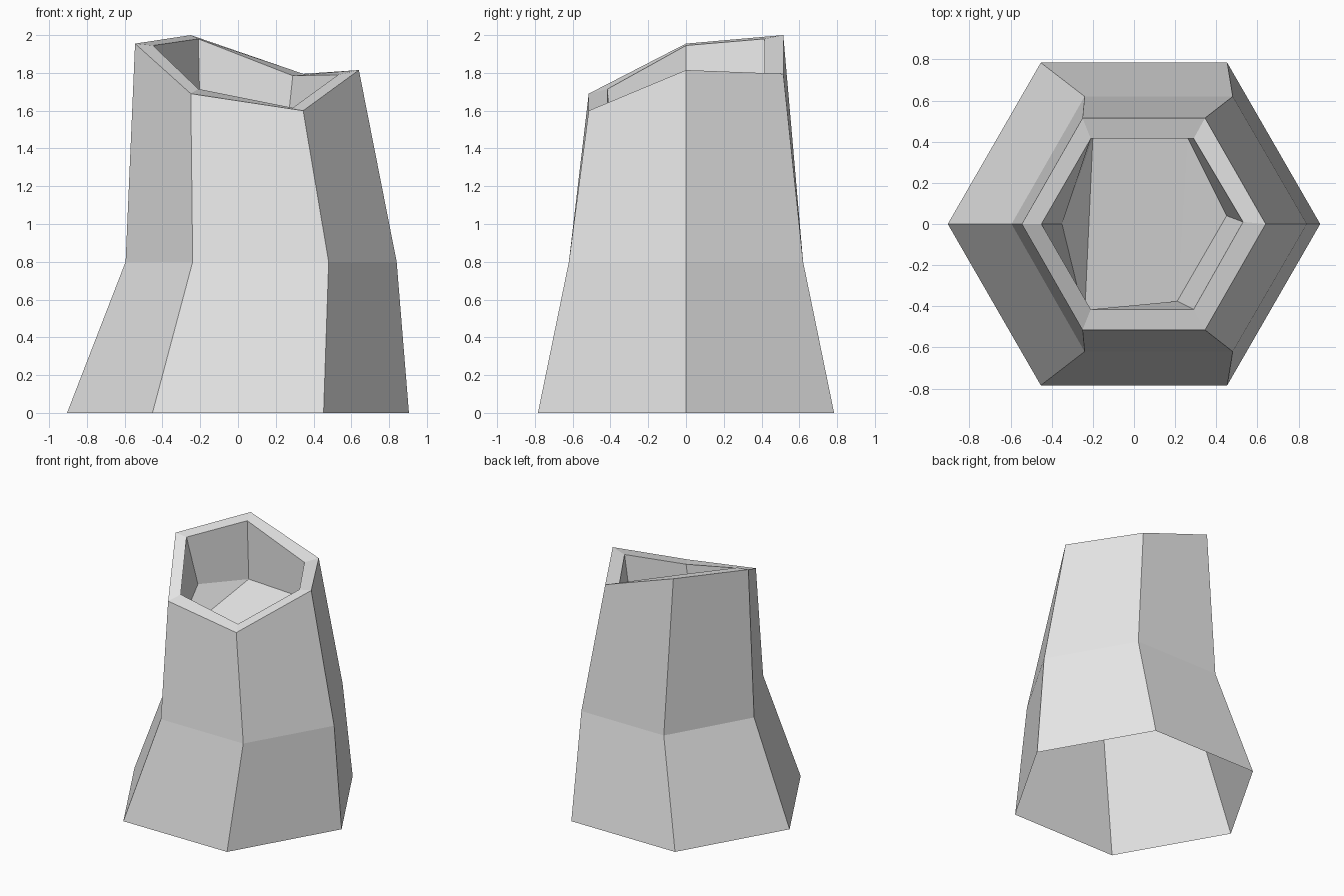
import bpy
import bmesh

old = bpy.data.objects.get("Cube")
if old:
    bpy.data.objects.remove(old, do_unlink=True)

# Plain grey material
grey = bpy.data.materials.new("light grey")
grey.use_nodes = True
colour = (0.8, 0.8, 0.8, 1)
grey.diffuse_color = colour
grey.node_tree.nodes["Principled BSDF"].inputs["Base Color"].default_value = colour

bm = bmesh.new()


def ring(points):
    """Six corners, ordered right, back right, back left, left, front left, front right."""
    return [bm.verts.new(p) for p in points]


def hexagon(left, right, front_left, front_right, half_depth, z):
    """Level ring mirrored from front to back."""
    return ring([(right, 0, z), (front_right, half_depth, z), (front_left, half_depth, z),
                 (left, 0, z), (front_left, -half_depth, z), (front_right, -half_depth, z)])


def bridge(lower, upper):
    for i in range(6):
        j = (i + 1) % 6
        bm.faces.new((lower[i], lower[j], upper[j], upper[i]))


# Outer wall: open base, bent waist, slanted mouth
base = hexagon(-0.905, 0.905, -0.453, 0.453, 0.784, 0)
waist = hexagon(-0.595, 0.84, -0.24, 0.48, 0.62, 0.8)
mouth = ring([(0.64, 0, 1.815), (0.345, 0.515, 1.795), (-0.25, 0.515, 2.0),
              (-0.545, 0, 1.955), (-0.25, -0.515, 1.69), (0.345, -0.515, 1.60)])

# Inner lip and sunken floor of the opening
lip = ring([(0.53, 0.01, 1.79), (0.29, 0.415, 1.785), (-0.21, 0.415, 1.98),
            (-0.45, 0, 1.945), (-0.21, -0.415, 1.715), (0.29, -0.415, 1.615)])
floor = ring([(0.45, 0.04, 1.41), (0.26, 0.42, 1.50), (-0.20, 0.42, 1.52),
              (-0.35, 0, 1.60), (-0.24, -0.45, 1.36), (0.21, -0.375, 1.30)])

rings = [base, waist, mouth, lip, floor]
for lower, upper in zip(rings, rings[1:]):
    bridge(lower, upper)

# Floor creased into a middle panel and two side panels
right, back_right, back_left, left, front_left, front_right = floor
bm.faces.new((right, back_right, front_right))
bm.faces.new((back_right, back_left, front_left, front_right))
bm.faces.new((back_left, left, front_left))

mesh = bpy.data.meshes.new("hollow_chimney")
bm.to_mesh(mesh)
bm.free()
mesh.materials.append(grey)
chimney = bpy.data.objects.new("hollow_chimney", mesh)
bpy.context.collection.objects.link(chimney)
